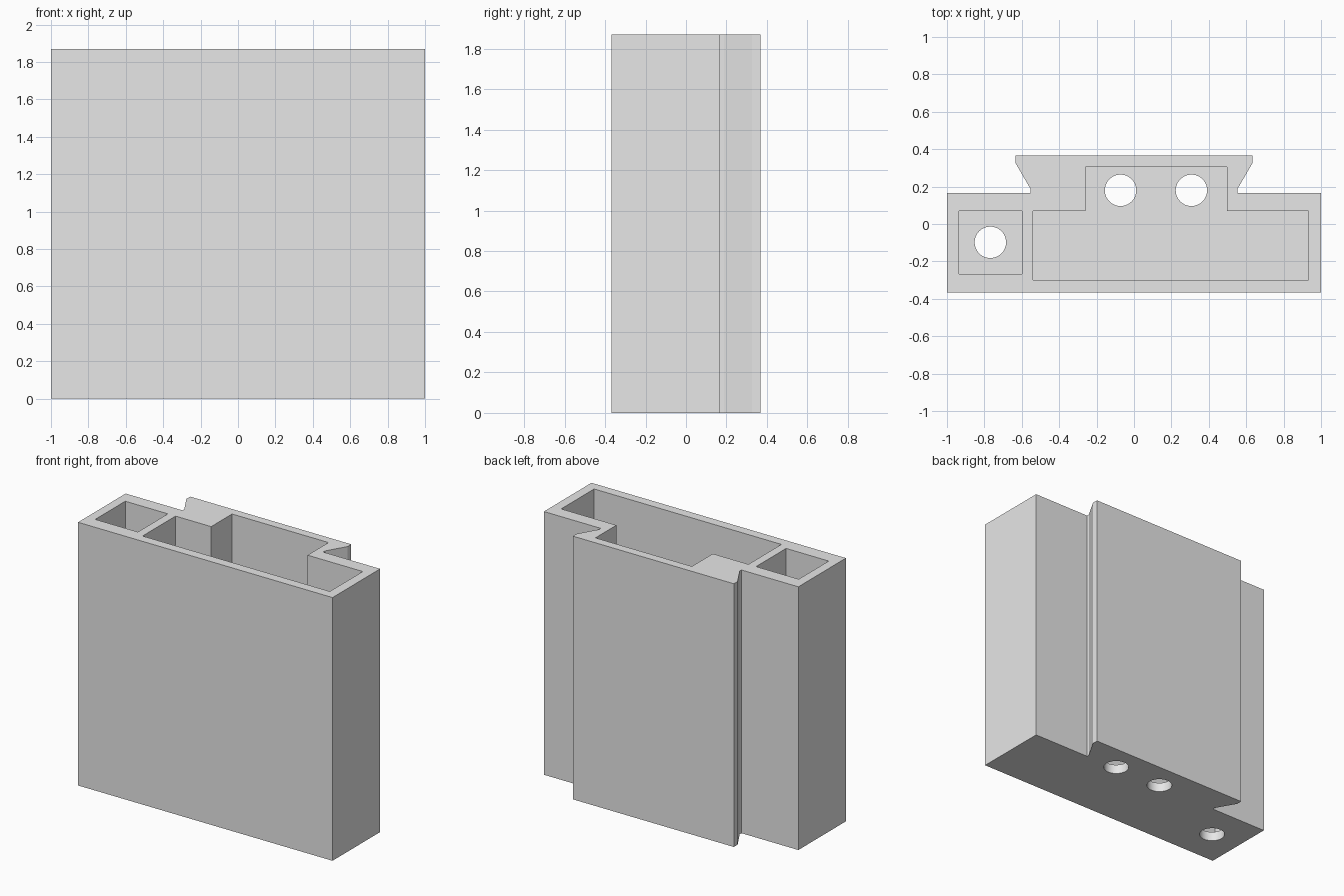
import bpy
import bmesh
from mathutils import Matrix

if "Cube" in bpy.data.objects:
    bpy.data.objects.remove(bpy.data.objects["Cube"], do_unlink=True)

HEIGHT = 1.87
FLOOR = 0.067

grey = bpy.data.materials.new("plain_grey")
grey.use_nodes = True
grey.diffuse_color = (0.8, 0.8, 0.8, 1)
grey.node_tree.nodes["Principled BSDF"].inputs["Base Color"].default_value = (0.8, 0.8, 0.8, 1)


def finish(name, bm):
    bmesh.ops.recalc_face_normals(bm, faces=bm.faces[:])
    mesh = bpy.data.meshes.new(name)
    bm.to_mesh(mesh)
    bm.free()
    mesh.materials.append(grey)
    obj = bpy.data.objects.new(name, mesh)
    bpy.context.scene.collection.objects.link(obj)
    return obj


def prism(name, outline, z0, z1):
    bm = bmesh.new()
    face = bm.faces.new([bm.verts.new((x, y, z0)) for x, y in outline])
    top = bmesh.ops.extrude_face_region(bm, geom=[face])["geom"]
    verts = [v for v in top if isinstance(v, bmesh.types.BMVert)]
    bmesh.ops.translate(bm, verts=verts, vec=(0, 0, z1 - z0))
    return finish(name, bm)


def cylinder(name, x, y, radius, z0, z1):
    bm = bmesh.new()
    bmesh.ops.create_cone(bm, cap_ends=True, segments=48, radius1=radius, radius2=radius,
                          depth=z1 - z0, matrix=Matrix.Translation((x, y, (z0 + z1) / 2)))
    return finish(name, bm)


def box_outline(x0, x1, y0, y1):
    return [(x0, y0), (x1, y0), (x1, y1), (x0, y1)]


# Housing with a dovetail rail on the back, mirrored from its left half
half = [(1, -0.367), (1, 0.167), (0.553, 0.167), (0.553, 0.187), (0.633, 0.325), (0.633, 0.367)]
housing = prism("housing", half + [(-x, y) for x, y in reversed(half)], 0, HEIGHT)

# Pockets open at the top
small_pocket = box_outline(-0.935, -0.6, -0.267, 0.07)
large_pocket = [(-0.54, -0.3), (0.932, -0.3), (0.932, 0.07), (0.498, 0.07),
                (0.498, 0.305), (-0.26, 0.305), (-0.26, 0.07), (-0.54, 0.07)]
cutters = [prism("pocket_cutter", outline, FLOOR, HEIGHT + 0.1)
           for outline in (small_pocket, large_pocket)]

# Round holes through the floor
for x, y in ((-0.768, -0.098), (-0.072, 0.18), (0.307, 0.18)):
    cutters.append(cylinder("hole_cutter", x, y, 0.084, -0.1, FLOOR + 0.1))

bpy.context.view_layer.objects.active = housing
for cutter in cutters:
    cutter.hide_render = True
    mod = housing.modifiers.new("cut", 'BOOLEAN')
    mod.operation = 'DIFFERENCE'
    mod.solver = 'EXACT'
    mod.object = cutter
    bpy.ops.object.modifier_apply(modifier=mod.name)
    bpy.data.objects.remove(cutter, do_unlink=True)

# Smooth hole walls, sharp edges everywhere else
housing.select_set(True)
bpy.ops.object.shade_smooth_by_angle(angle=0.4)
